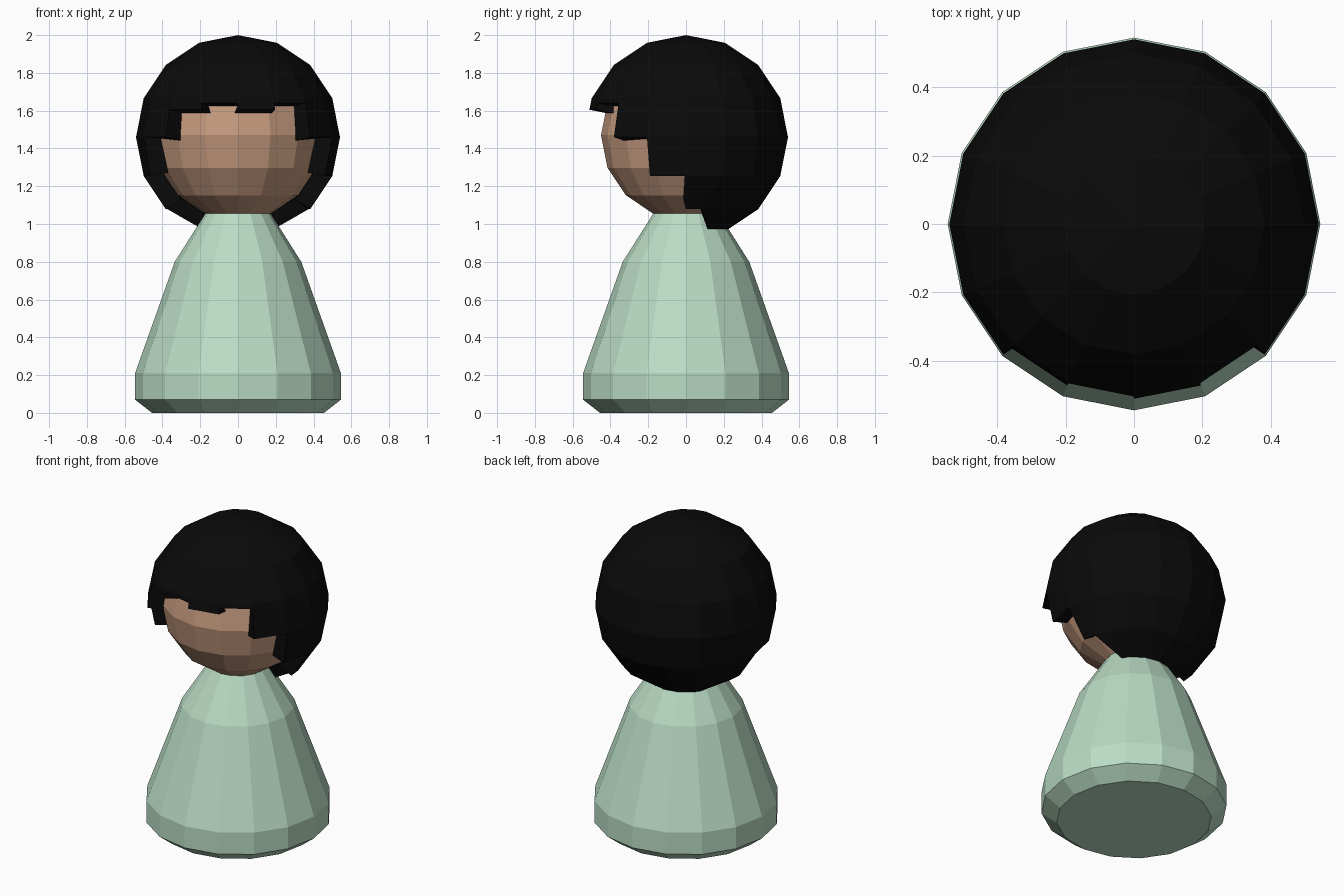
import bpy, bmesh, math

cube = bpy.data.objects.get("Cube")
if cube:
    bpy.data.objects.remove(cube, do_unlink=True)

SIDES = 16


def material(name, rgb):
    m = bpy.data.materials.new(name)
    m.use_nodes = True
    m.diffuse_color = (*rgb, 1)
    bsdf = next(n for n in m.node_tree.nodes if n.type == 'BSDF_PRINCIPLED')
    bsdf.inputs["Base Color"].default_value = (*rgb, 1)
    bsdf.inputs["Roughness"].default_value = 0.8
    return m


def finish(bm, name, mat):
    mesh = bpy.data.meshes.new(name)
    bm.to_mesh(mesh)
    bm.free()
    mesh.materials.append(mat)
    ob = bpy.data.objects.new(name, mesh)
    bpy.context.collection.objects.link(ob)
    return ob


def around(r, z, step):
    # point on a ring; step 0 is the front, counting towards +x
    a = -math.pi / 2 + step * math.tau / SIDES
    return (r * math.cos(a), r * math.sin(a), z)


black = material("hair black", (0.003, 0.003, 0.003))
skin = material("skin tan", (0.56, 0.325, 0.21))
green = material("pale green", (0.49, 0.72, 0.56))

# Body: faceted lathe with closed ends
profile = [(0.455, 0.0), (0.545, 0.07), (0.545, 0.21), (0.335, 0.80), (0.17, 1.06)]
bm = bmesh.new()
rings = [[bm.verts.new(around(r, z, i)) for i in range(SIDES)] for r, z in profile]
for low, high in zip(rings, rings[1:]):
    for i in range(SIDES):
        j = (i + 1) % SIDES
        bm.faces.new((low[i], low[j], high[j], high[i]))
bm.faces.new(rings[0][::-1])
bm.faces.new(rings[-1])
finish(bm, "body", green)

# Head: low-poly ball
bm = bmesh.new()
bmesh.ops.create_uvsphere(bm, u_segments=SIDES, v_segments=8, radius=0.45)
bmesh.ops.translate(bm, vec=(0, 0, 1.47), verts=bm.verts)
finish(bm, "head", skin)

# Hair: ball shell whose columns end lower towards the back
HAIR_R, HAIR_Z = 0.54, 1.46
levels = []
for k in range(1, 8):
    a = math.radians(90 - 22.5 * k)
    levels.append((HAIR_R * math.cos(a), HAIR_Z + HAIR_R * math.sin(a)))

bm = bmesh.new()
cache = {}


def hair_vert(r, z, step):
    step %= SIDES
    key = (round(z, 4), step)
    if key not in cache:
        # the nape opening slants backwards
        shift = 0
        if step in (5, 11):
            side = 1 if step == 5 else -1
            shift = side * (-0.45 if abs(z - levels[5][1]) < 0.01 else
                            0.55 if abs(z - levels[6][1]) < 0.01 else 0)
        cache[key] = bm.verts.new(around(r, z, step + shift))
    return cache[key]


crown = bm.verts.new((0, 0, HAIR_Z + HAIR_R))
fringe = {0: 1.605, 1: 1.64, 15: 1.64, 14: 1.605}
ends = [2, 2, 3, 4, 5, 6, 6, 6]   # lowest level of each column, front to back
for i in range(SIDES):
    column = levels[:ends[min(i, 15 - i)] + 1]
    if i in fringe:
        # fringe locks stop part of the way to the equator
        z = fringe[i]
        (r0, z0), (r1, z1) = levels[2:4]
        column = column + [(r0 + (r1 - r0) * (z0 - z) / (z0 - z1), z)]
    bm.faces.new((crown, hair_vert(*column[0], i), hair_vert(*column[0], i + 1)))
    for top, low in zip(column, column[1:]):
        bm.faces.new((hair_vert(*top, i), hair_vert(*low, i),
                      hair_vert(*low, i + 1), hair_vert(*top, i + 1)))
hair = finish(bm, "hair", black)
shell = hair.modifiers.new("thickness", 'SOLIDIFY')
shell.thickness = 0.095
shell.offset = -1
